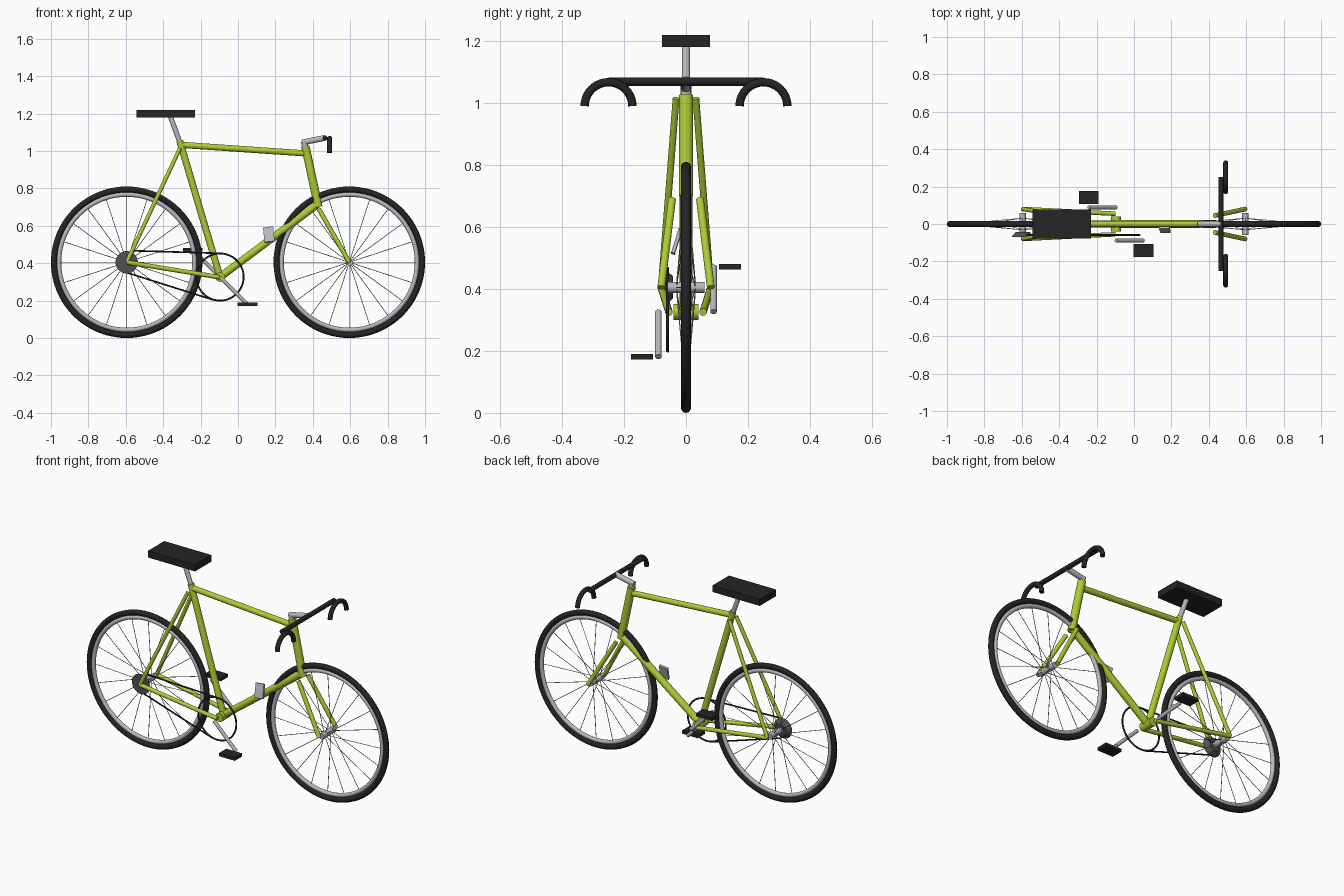
import bpy, math
from mathutils import Vector

if "Cube" in bpy.data.objects:
    bpy.data.objects.remove(bpy.data.objects["Cube"])


def material(name, rgb):
    m = bpy.data.materials.new(name)
    m.diffuse_color = (*rgb, 1)
    m.use_nodes = True
    m.node_tree.nodes["Principled BSDF"].inputs["Base Color"].default_value = m.diffuse_color
    return m


GREEN = material("lime green", (0.42, 0.61, 0.035))
BLACK = material("black", (0.018, 0.018, 0.018))
SILVER = material("silver", (0.48, 0.49, 0.51))
DARK = material("dark grey", (0.075, 0.08, 0.085))


def finish(name, mat, smooth=True):
    ob = bpy.context.object
    ob.name = name
    ob.data.materials.append(mat)
    if smooth:
        bpy.ops.object.shade_smooth_by_angle(angle=math.radians(40))
    return ob


def tube(name, a, b, r, mat, sides=20, r2=None):
    a, b = Vector(a), Vector(b)
    d = b - a
    bpy.ops.mesh.primitive_cone_add(vertices=sides, radius1=r, radius2=r if r2 is None else r2,
                                    depth=d.length, location=(a + b) / 2,
                                    rotation=d.to_track_quat('Z', 'Y').to_euler())
    return finish(name, mat)


def ring(name, loc, major, minor, mat, segs=64):
    bpy.ops.mesh.primitive_torus_add(major_radius=major, minor_radius=minor, major_segments=segs,
                                     minor_segments=14, location=loc, rotation=(math.pi / 2, 0, 0))
    return finish(name, mat)


def box(name, loc, size, mat, rot=(0, 0, 0)):
    bpy.ops.mesh.primitive_cube_add(size=1, location=loc, rotation=rot)
    bpy.context.object.scale = size
    return finish(name, mat, False)


def path(name, pts, r, mat):
    cu = bpy.data.curves.new(name, 'CURVE')
    cu.dimensions = '3D'
    cu.bevel_depth = r
    cu.bevel_resolution = 4
    cu.use_fill_caps = True
    sp = cu.splines.new('POLY')
    sp.points.add(len(pts) - 1)
    for p, co in zip(sp.points, pts):
        p.co = (*co, 1)
    cu.materials.append(mat)
    ob = bpy.data.objects.new(name, cu)
    bpy.context.collection.objects.link(ob)
    return ob


# Wheels: tyre, rim, hub and spokes
WZ = 0.405
for side, wx in (("rear", -0.595), ("front", 0.595)):
    ring(side + "_tyre", (wx, 0, WZ), 0.389, 0.016, BLACK, 80)
    ring(side + "_rim", (wx, 0, WZ), 0.362, 0.012, SILVER, 80)
    tube(side + "_hub", (wx, -0.06, WZ), (wx, 0.06, WZ), 0.018, SILVER)
    for i in range(20):
        t = i * math.tau / 20
        c, s = math.cos(t), math.sin(t)
        y = 0.03 if i % 2 else -0.03
        tube(f"{side}_spoke_{i}", (wx + 0.015 * c, y, WZ + 0.015 * s),
             (wx + 0.355 * c, 0, WZ + 0.355 * s), 0.0018, SILVER, 6)

# Main frame tubes
BB = Vector((-0.096, 0, 0.326))
tube("seat_tube", BB, (-0.312, 0, 1.055), 0.0185, GREEN)
tube("top_tube", (-0.31, 0, 1.033), (0.362, 0, 0.987), 0.0165, GREEN)
tube("head_tube", (0.36, 0, 1.025), (0.43, 0, 0.70), 0.0225, GREEN)
tube("down_tube", (0.425, 0, 0.715), BB, 0.0205, GREEN)
tube("bottom_bracket", BB + Vector((0, -0.04, 0)), BB + Vector((0, 0.04, 0)), 0.026, GREEN)

# Stays, fork blades and handlebar drops on both sides
for s, n in ((1, "left"), (-1, "right")):
    tube(n + "_seat_stay", (-0.31, s * 0.032, 1.015), (-0.595, s * 0.08, WZ), 0.011, GREEN)
    tube(n + "_chain_stay", (-0.10, s * 0.055, 0.325), (-0.595, s * 0.08, WZ), 0.012, GREEN)
    tube(n + "_fork_blade", (0.432, s * 0.045, 0.69), (0.595, s * 0.08, WZ), 0.0125, GREEN)
    arc = [(0.49, s * 0.25 + 0.077 * math.cos(k * math.pi / 20),
            0.99 + 0.077 * math.sin(k * math.pi / 20)) for k in range(21)]
    path(n + "_handlebar_drop", arc, 0.0135, BLACK)

# Saddle, stem and bar
tube("seat_post", (-0.305, 0, 1.03), (-0.362, 0, 1.185), 0.0135, SILVER)
box("saddle", (-0.387, 0, 1.20), (0.312, 0.154, 0.04), BLACK)
tube("stem_quill", (0.362, 0, 1.01), (0.352, 0, 1.052), 0.0165, SILVER)
tube("stem", (0.343, 0, 1.045), (0.465, 0, 1.07), 0.0155, SILVER)
tube("handlebar", (0.465, -0.25, 1.069), (0.465, 0.25, 1.069), 0.0135, BLACK)

# Drivetrain
tube("cassette", (-0.595, -0.042, WZ), (-0.595, -0.07, WZ), 0.036, DARK, 28, 0.06)
ring("chainring", (BB.x, -0.059, BB.z), 0.126, 0.005, BLACK)
tube("chain_upper", (-0.575, -0.059, 0.467), (-0.105, -0.059, 0.453), 0.0045, BLACK, 8)
tube("chain_lower", (-0.59, -0.059, 0.348), (-0.13, -0.059, 0.203), 0.0045, BLACK, 8)

# Cranks and pedals, opposite each other
for s, n in ((1, "left"), (-1, "right")):
    end = (BB.x - s * 0.146, s * 0.089, BB.z + s * 0.145)
    tube(n + "_crank", (BB.x, s * 0.089, BB.z), end, 0.0105, SILVER)
    box(n + "_pedal", (end[0], s * 0.142, end[2]), (0.106, 0.07, 0.018), BLACK)

# Shift lever plate beside the down tube
box("shift_lever", (0.165, -0.03, 0.553), (0.055, 0.012, 0.082), SILVER, (-0.3, -0.1, 0))
